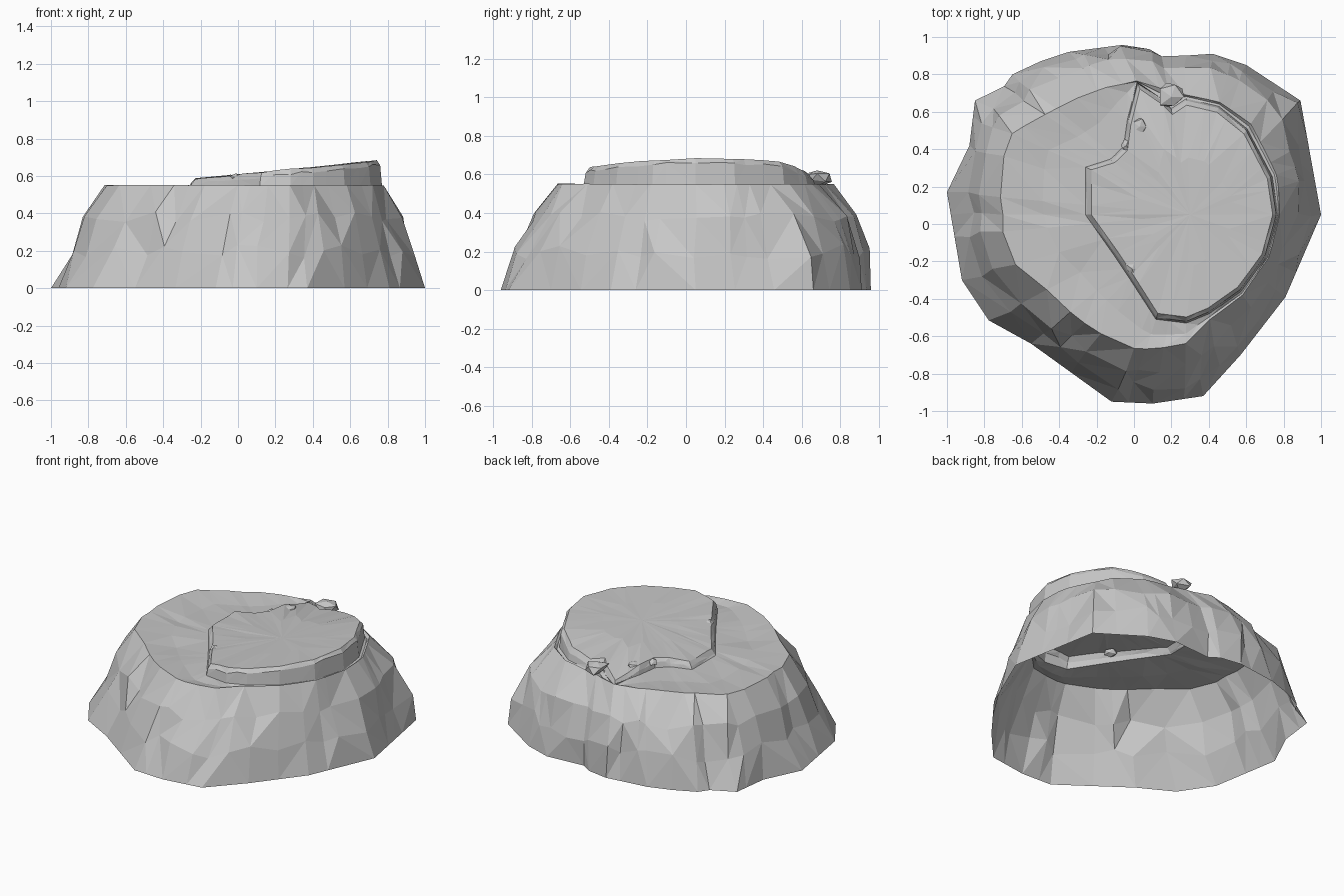
import bpy, bmesh, math, random
from mathutils import Vector

random.seed(7)
cube = bpy.data.objects.get("Cube")
if cube:
    bpy.data.objects.remove(cube, do_unlink=True)

stone = bpy.data.materials.new("grey_stone")
stone.use_nodes = True
GREY = (0.57, 0.57, 0.57, 1)
stone.diffuse_color = GREY
bsdf = stone.node_tree.nodes["Principled BSDF"]
bsdf.inputs["Base Color"].default_value = GREY
bsdf.inputs["Roughness"].default_value = 0.9

# Outlines, counter-clockwise from the east
BASE = [(1, .05), (.89, .66), (.6, .85), (.42, .91), (.15, .89), (.03, .97),
        (-.35, .92), (-.5, .87), (-.65, .8), (-.72, .7), (-.85, .66),
        (-.88, .42), (-1, .17), (-.92, -.3), (-.76, -.54), (-.55, -.64),
        (-.12, -.95), (.1, -.96), (.37, -.92), (.57, -.7), (.81, -.39)]
RIM = [(.78, .05), (.77, .25), (.63, .53), (.46, .65), (.28, .69), (.02, .76),
       (-.12, .74), (-.27, .69), (-.45, .6), (-.65, .49), (-.74, .25), (-.7, .08),
       (-.7, -.2), (-.54, -.24), (-.44, -.39), (-.25, -.54), (-.06, -.66),
       (.12, -.67), (.28, -.64), (.38, -.53), (.58, -.38), (.72, -.18)]
CAP = [(.76, .05), (.73, .25), (.6, .5), (.45, .62), (.28, .66), (.19, .6),
       (.15, .66), (.02, .75), (-.03, .55), (-.05, .4), (-.12, .34), (-.25, .3),
       (-.25, .05), (-.1, -.16), (-.02, -.28), (.12, -.5), (.28, -.52),
       (.4, -.47), (.57, -.35), (.7, -.17)]
CENTRE = Vector((.3, .05))


def angle(p):
    d = Vector(p) - CENTRE
    return math.atan2(d.y, d.x) % math.tau


def reach(outline, a):
    """Distance from the centre to an outline along direction a."""
    d = Vector((math.cos(a), math.sin(a)))
    best = 0
    for i, p in enumerate(outline):
        p = Vector(p) - CENTRE
        e = Vector(outline[(i + 1) % len(outline)]) - CENTRE - p
        den = d.cross(e)
        if abs(den) < 1e-9:
            continue
        t, s = p.cross(e) / den, p.cross(d) / den
        if t > 0 and -1e-4 <= s <= 1 + 1e-4:
            best = max(best, t)
    return best


def cap_height(x, y):
    return .607 + .1 * x - .25 * max(0, y - .5)


# Spokes pass through cap and base corners, with long base sides split
corners = [angle(p) for p in CAP]
for i, p in enumerate(BASE):
    a, b = Vector(p), Vector(BASE[(i + 1) % len(BASE)])
    parts = max(1, round((b - a).length / .22))
    corners += [angle(a.lerp(b, k / parts)) for k in range(parts)]
spokes = []
for a in sorted(corners):
    if not spokes or a - spokes[-1] > .045:
        spokes.append(a)

bm = bmesh.new()


def ring(place):
    return [bm.verts.new(place(a)) for a in spokes]


def at(a, r, z):
    return (CENTRE.x + r * math.cos(a), CENTRE.y + r * math.sin(a), z)


def wall(t, z, rough, back=0, left=0):
    """Cliff ring; back bulges the rear outward, left pulls that side in."""
    def place(a):
        base, rim = reach(BASE, a), max(reach(RIM, a), reach(CAP, a) + .015)
        lean = t - back * max(0, math.sin(a)) + left * max(0, -math.cos(a))
        r = base + (rim - base) * lean + random.uniform(-rough, rough)
        return at(a + random.uniform(-rough, rough) * .6, r,
                  z + random.uniform(-rough, rough) * 1.5)
    return place


def plateau(a):
    cap = reach(CAP, a) + .012
    rim = max(reach(RIM, a), cap)
    return at(a, (cap + rim) / 2, .538 + random.uniform(-.006, .006))


def cap_ring(scale, drop, rough):
    def place(a):
        x, y, _ = at(a, reach(CAP, a) * scale, 0)
        return (x, y, cap_height(x, y) - drop + random.uniform(-rough, rough))
    return place


# Open-bottomed shell: cliff, ledge, raised cap
rings = [ring(p) for p in (
    wall(0, 0, 0), wall(.27, .2, .026, .2, .12), wall(.57, .38, .02, .22),
    wall(1, .55, .002), plateau, lambda a: at(a, reach(CAP, a) + .01, .545),
    cap_ring(1, .025, .008), cap_ring(.96, 0, .004), cap_ring(.5, 0, .002))]
n = len(spokes)
for low, high in zip(rings, rings[1:]):
    for i in range(n):
        j = (i + 1) % n
        quad = [low[i], low[j], high[j], high[i]]
        k = random.randint(0, 1)
        quad = quad[k:] + quad[:k]
        bm.faces.new(quad[:3])
        bm.faces.new([quad[0], quad[2], quad[3]])
hub = bm.verts.new((CENTRE.x, CENTRE.y, cap_height(*CENTRE)))
for i in range(n):
    bm.faces.new([rings[-1][i], rings[-1][(i + 1) % n], hub])
bmesh.ops.dissolve_degenerate(bm, dist=.002, edges=bm.edges[:])


def finish(name, bm):
    bmesh.ops.recalc_face_normals(bm, faces=bm.faces[:])
    mesh = bpy.data.meshes.new(name)
    bm.to_mesh(mesh)
    bm.free()
    mesh.materials.append(stone)
    ob = bpy.data.objects.new(name, mesh)
    bpy.context.collection.objects.link(ob)


finish("rock_mound", bm)

# Broken chips along the edge of the cap
CHIPS = [(.2, .68, .075), (.03, .52, .055), (-.04, .42, .035), (-.01, -.24, .045)]
for x, y, size in CHIPS:
    chip = bmesh.new()
    bmesh.ops.create_icosphere(chip, subdivisions=1, radius=size)
    for v in chip.verts:
        v.co *= random.uniform(.6, 1.2)
        v.co.z *= .6
        v.co += Vector((x, y, .585))
    finish("stone_chip", chip)
